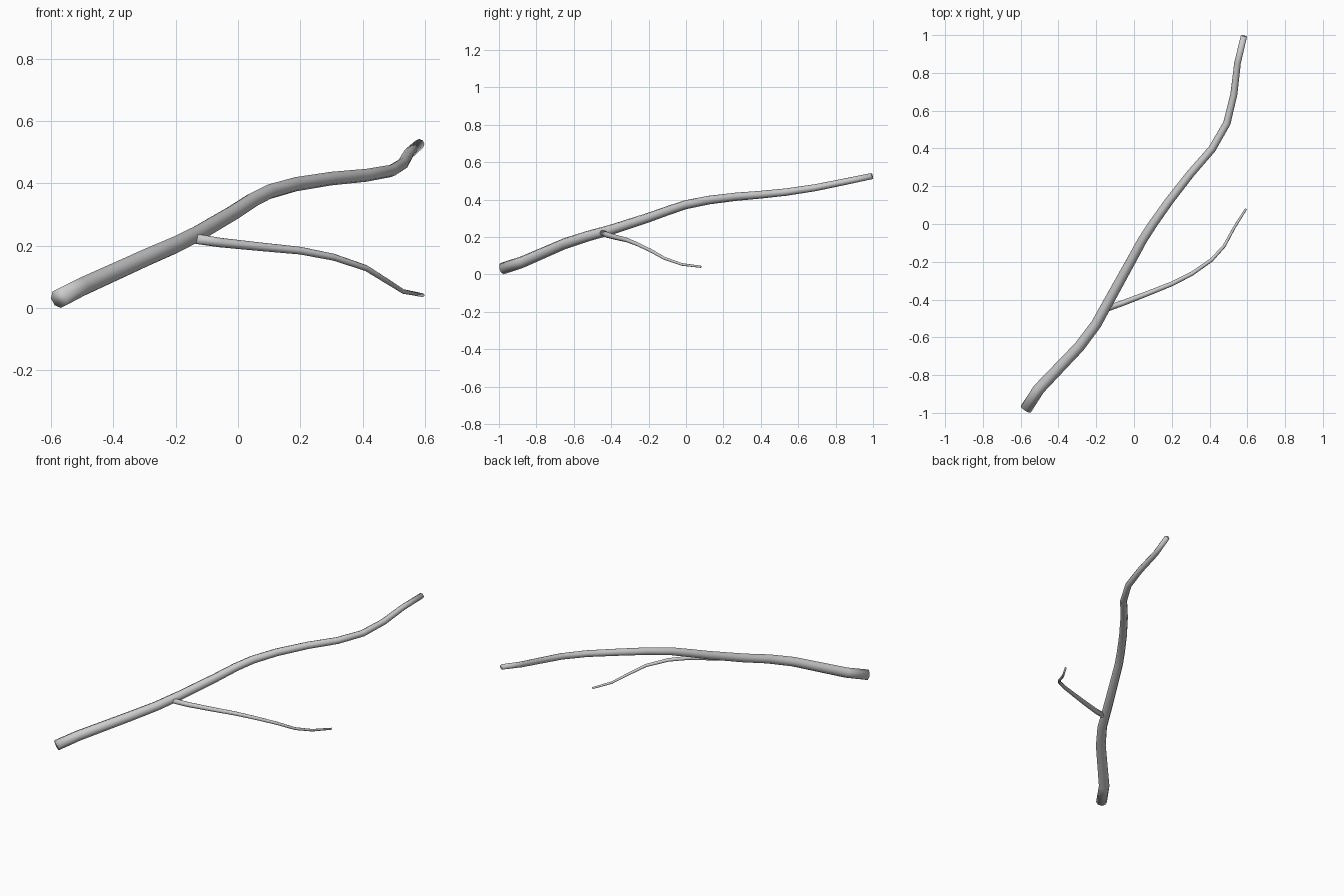
import bpy, bmesh, math
from mathutils import Vector

if "Cube" in bpy.data.objects:
    bpy.data.objects.remove(bpy.data.objects["Cube"])

SIDES = 8


def tube(name, path, r0, r1):
    """Tapered, capped, smooth tube swept along a path."""
    pts = [Vector(p) for p in path]
    total = sum((b - a).length for a, b in zip(pts, pts[1:]))
    bm = bmesh.new()
    rings, side, run = [], Vector((0, 0, 1)), 0.0
    for i, p in enumerate(pts):
        before = (p - pts[i - 1]).normalized() if i else Vector()
        after = (pts[i + 1] - p).normalized() if i < len(pts) - 1 else Vector()
        d = (before + after).normalized()
        side = (side - d * side.dot(d)).normalized()
        other = d.cross(side)
        if i:
            run += (p - pts[i - 1]).length
        r = r0 + (r1 - r0) * run / total
        ring = []
        for k in range(SIDES):
            a = 2 * math.pi * k / SIDES
            ring.append(bm.verts.new(p + r * (math.cos(a) * side + math.sin(a) * other)))
        rings.append(ring)
    for a, b in zip(rings, rings[1:]):
        for k in range(SIDES):
            n = (k + 1) % SIDES
            bm.faces.new((a[k], a[n], b[n], b[k]))
    bm.faces.new(rings[0][::-1])
    bm.faces.new(rings[-1])
    bmesh.ops.recalc_face_normals(bm, faces=bm.faces)
    for f in bm.faces:
        f.smooth = True
    me = bpy.data.meshes.new(name)
    bm.to_mesh(me)
    bm.free()
    ob = bpy.data.objects.new(name, me)
    bpy.context.collection.objects.link(ob)
    return ob


# Main branch, thick end to tip
tube("main_branch", [
    (-0.573, -0.981, 0.031), (-0.503, -0.873, 0.067), (-0.29, -0.65, 0.164),
    (-0.2, -0.53, 0.203), (-0.127, -0.397, 0.24), (-0.018, -0.2, 0.304),
    (0.045, -0.085, 0.345), (0.1, 0.0, 0.373), (0.185, 0.12, 0.397),
    (0.298, 0.265, 0.415), (0.413, 0.397, 0.426), (0.492, 0.534, 0.44),
    (0.529, 0.688, 0.463), (0.548, 0.852, 0.496), (0.582, 0.995, 0.526),
], 0.032, 0.0165)

# Side twig, starting inside the main branch
tube("side_twig", [
    (-0.135, -0.445, 0.222), (-0.058, -0.418, 0.21), (0.067, -0.37, 0.197),
    (0.2, -0.317, 0.184), (0.307, -0.263, 0.163), (0.411, -0.19, 0.128),
    (0.478, -0.116, 0.086), (0.53, -0.02, 0.053), (0.593, 0.08, 0.041),
], 0.016, 0.006)
